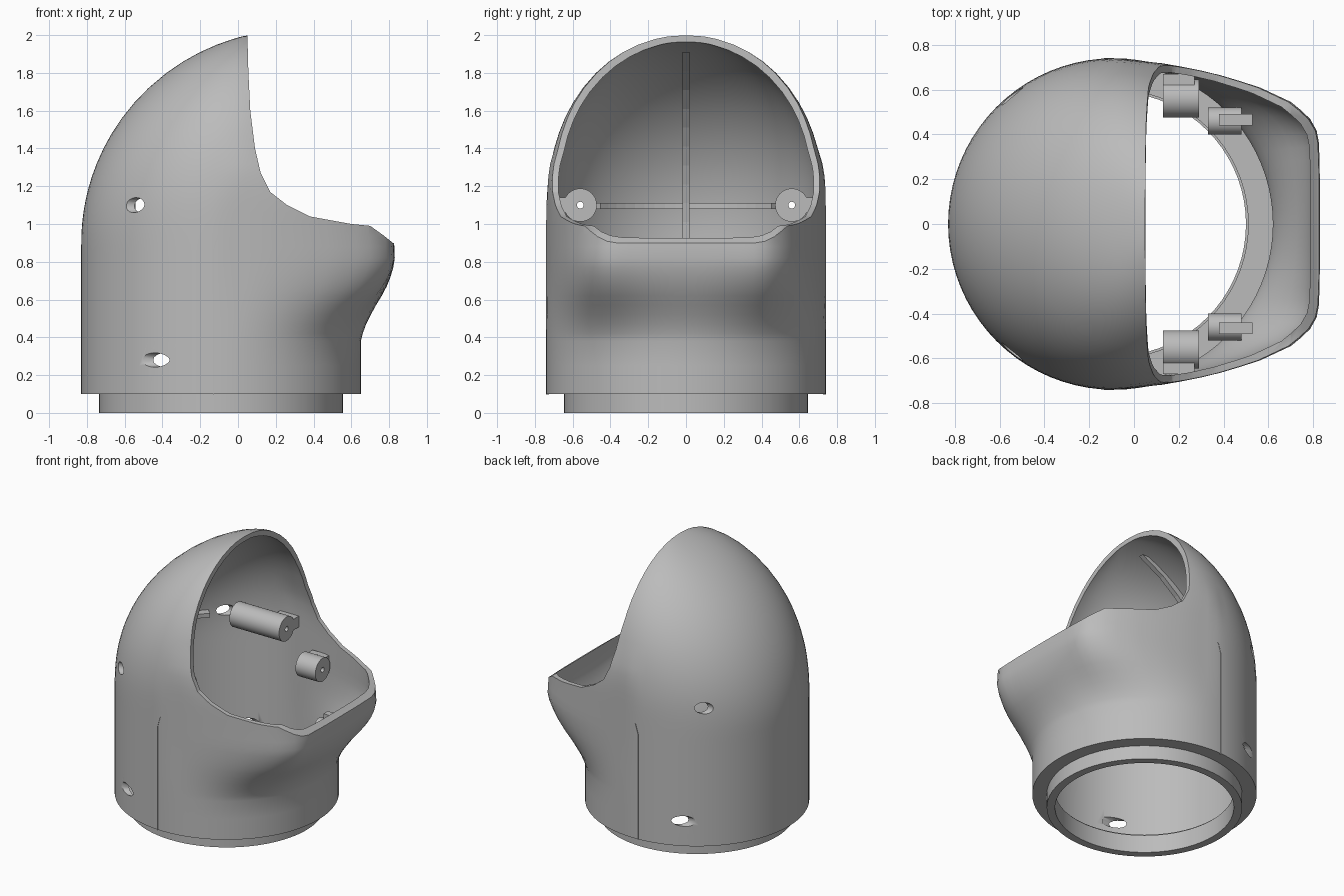
import bpy, bmesh, math

cube = bpy.data.objects.get("Cube")
if cube:
    bpy.data.objects.remove(cube, do_unlink=True)

grey = bpy.data.materials.new("light grey plastic")
grey.use_nodes = True
COLOUR = (0.5, 0.5, 0.5, 1)
grey.diffuse_color = COLOUR
grey.node_tree.nodes["Principled BSDF"].inputs["Base Color"].default_value = COLOUR

CX, R = -0.09, 0.74   # neck axis and radius


def make(name, bm):
    bmesh.ops.recalc_face_normals(bm, faces=bm.faces)
    mesh = bpy.data.meshes.new(name)
    bm.to_mesh(mesh)
    bm.free()
    obj = bpy.data.objects.new(name, mesh)
    bpy.context.collection.objects.link(obj)
    mesh.materials.append(grey)
    return obj


def smooth(obj, degrees=35):
    bpy.ops.object.select_all(action='DESELECT')
    obj.select_set(True)
    bpy.context.view_layer.objects.active = obj
    bpy.ops.object.shade_smooth_by_angle(angle=math.radians(degrees))


def prism(name, outline, place, lo, hi):
    """Extrude a flat outline; place(u, v, w) maps it into space."""
    bm = bmesh.new()
    ends = [[bm.verts.new(place(u, v, w)) for u, v in outline] for w in (lo, hi)]
    bm.faces.new(ends[0])
    bm.faces.new(ends[1])
    n = len(outline)
    for i in range(n):
        j = (i + 1) % n
        bm.faces.new((ends[0][i], ends[0][j], ends[1][j], ends[1][i]))
    return make(name, bm)


def side_on(u, v, w):
    return (u, w, v)


def flat(u, v, w):
    return (u, v, w)


def tube(name, place, r_out, r_in, lo, hi, n=32):
    bm = bmesh.new()
    loops = []
    for r, w in ((r_out, lo), (r_out, hi), (r_in, hi), (r_in, lo)):
        loops.append([bm.verts.new(place(r * math.cos(k * math.tau / n),
                                         r * math.sin(k * math.tau / n), w))
                      for k in range(n)])
    for i in range(4):
        a, b = loops[i], loops[(i + 1) % 4]
        for k in range(n):
            m = (k + 1) % n
            bm.faces.new((a[k], a[m], b[m], b[k]))
    smooth(make(name, bm))


def lerp(table, t):
    for (t0, *a), (t1, *b) in zip(table, table[1:]):
        if t <= t1:
            f = (t - t0) / (t1 - t0)
            return [p + (q - p) * f for p, q in zip(a, b)]
    return list(table[-1][1:])


# Chin outline by angle, and how strongly it applies by height
CHIN = [(0, .83, 0), (15, .83, .2), (30, .825, .4), (37, .78, .48), (45, .7, .545),
        (55, .55, .615), (65, .35, .675), (75, .15, .715), (90, CX, R)]
BULGE = [(0, 0), (.38, 0), (.45, .1), (.55, .38), (.65, .72), (.75, .94),
         (.82, 1), (.95, .97), (1.1, .95), (1.2, .7), (1.4, 0), (2, 0)]
HEIGHTS = [.1, .25, .38, .42, .47, .52, .57, .62, .67, .72, .77, .82, .88, .94, 1, 1.06,
           1.12, 1.18, 1.25, 1.32, 1.4, 1.48, 1.56, 1.64, 1.72, 1.8, 1.86, 1.91, 1.95, 1.98, 1.993]


def back_x(z):
    """Rear profile of the dome, an ellipse that starts above the cylinder."""
    s = max(0, z - .9) / 1.13
    return CX - R + 1.141 * (1 - math.sqrt(1 - s * s))


def section(z, inset, n=80):
    s = max(0, z - 1)
    cx = CX + .15 * s * s
    a, b = cx - back_x(z), R * math.sqrt(1 - s ** 2.4)
    w = lerp(BULGE, z)[0]
    fa, fb = max(.15, 1 - inset / a), max(.15, 1 - inset / b)
    points = []
    for k in range(n):
        t = k * math.tau / n
        x, y = cx + a * math.cos(t), b * math.sin(t)
        if math.cos(t) > 0:
            px, py = lerp(CHIN, math.degrees(abs(math.asin(math.sin(t)))))
            x += w * (px - x)
            y += w * (math.copysign(py, y) - y)
        points.append((cx + (x - cx) * fa, y * fb, z - inset * s))
    return points


# Helmet shell: outer and inner lofts joined at the bottom edge
bm = bmesh.new()
bottoms = []
for inset in (0, .03):
    rows = [[bm.verts.new(p) for p in section(z, inset)] for z in HEIGHTS]
    tip = bm.verts.new((.06, 0, 2 - inset))
    n = len(rows[0])
    for a, b in zip(rows, rows[1:]):
        for k in range(n):
            m = (k + 1) % n
            bm.faces.new((a[k], a[m], b[m], b[k]))
    for k in range(n):
        bm.faces.new((rows[-1][k], rows[-1][(k + 1) % n], tip))
    bottoms.append(rows[0])
for k in range(n):
    m = (k + 1) % n
    bm.faces.new((bottoms[0][k], bottoms[0][m], bottoms[1][m], bottoms[1][k]))
shell = make("helmet_shell", bm)


def cut(cutter):
    mod = shell.modifiers.new("cut", 'BOOLEAN')
    mod.operation, mod.solver, mod.object = 'DIFFERENCE', 'EXACT', cutter
    bpy.ops.object.select_all(action='DESELECT')
    shell.select_set(True)
    bpy.context.view_layer.objects.active = shell
    bpy.ops.object.modifier_apply(modifier=mod.name)
    bpy.data.objects.remove(cutter, do_unlink=True)


# Face opening
cut(prism("opening_cutter",
          [(.05, 2.2), (.05, 1.99), (.055, 1.8), (.065, 1.6), (.09, 1.4), (.12, 1.27),
           (.17, 1.17), (.26, 1.1), (.38, 1.04), (.6, 1), (.7, .99), (.77, .94),
           (.82, .9), (1.2, .9), (1.2, 2.2)], side_on, -1, 1))

# Screw holes in the back
for side in (-1, 1):
    for y, z, r in ((.57, 1.1, .04), (.65, .28, .038)):
        ring = [(side * y + r * math.cos(k * math.tau / 16),
                 z + r * math.sin(k * math.tau / 16)) for k in range(16)]
        cut(prism("screw_cutter", ring, lambda u, v, w: (w, u, v), -.9, -.3))
smooth(shell, 40)

# Neck ring and the ledge that holds it
tube("neck_ring", lambda u, v, w: (CX + u, v, w), .645, .59, 0, .13, 72)
tube("neck_ledge", lambda u, v, w: (CX + u, v, w), .72, .6, .1, .14, 72)


def box(name, x, y, z):
    prism(name, [(x[0], y[0]), (x[1], y[0]), (x[1], y[1]), (x[0], y[1])], flat, *z)


# Fine seam line between the front and back halves, one strip per side
SEAM = [(-.13, .1), (-.13, .86), (-.11, .93), (.16, 1.17)]
g = .003
strip = [(x - g, z + g) for x, z in SEAM] + [(x + g, z - g) for x, z in reversed(SEAM)]

# Screw posts, knobs and the webs that tie them to the wall, on both sides
for side, label in ((-1, "right"), (1, "left")):
    def post(name, y, z, r, lo, hi):
        tube(label + name, lambda u, v, w: (w, side * y + u, z + v), r, .018, lo, hi)

    def on_wall(u, v, w):
        return (u, side * (w - .13 * max(0, u + .1)), v)

    prism(label + "_seam_line", strip, on_wall, .725, .742)
    post("_back_post", .56, 1.1, .088, -.4, 0)
    post("_front_knob", .56, .88, .085, .13, .29)
    post("_chin_post", .46, .52, .06, .33, .48)
    for name, x, y, z in (("_back_post_web", (-.15, 0), (.63, .7), (1.06, 1.14)),
                          ("_front_knob_web", (.13, .27), (.62, .67), (.84, .94)),
                          ("_chin_post_web", (.38, .53), (.44, .49), (.54, .63))):
        box(label + name, x, sorted(side * v for v in y), z)

# Stiffening rib up the inside of the back
zs = [.93 + k * .1 for k in range(11)]
prism("back_rib", [(back_x(z) + .02, z - .02) for z in zs] +
      [(back_x(z) + .1, z - .02) for z in reversed(zs)], side_on, -.018, .018)

# Horizontal band inside the back
arc = [math.radians(135 + k * 5) for k in range(19)]
prism("back_band", [(CX + .705 * math.cos(t), .705 * math.sin(t)) for t in arc] +
      [(CX + .64 * math.cos(t), .64 * math.sin(t)) for t in reversed(arc)], flat, 1.08, 1.11)
